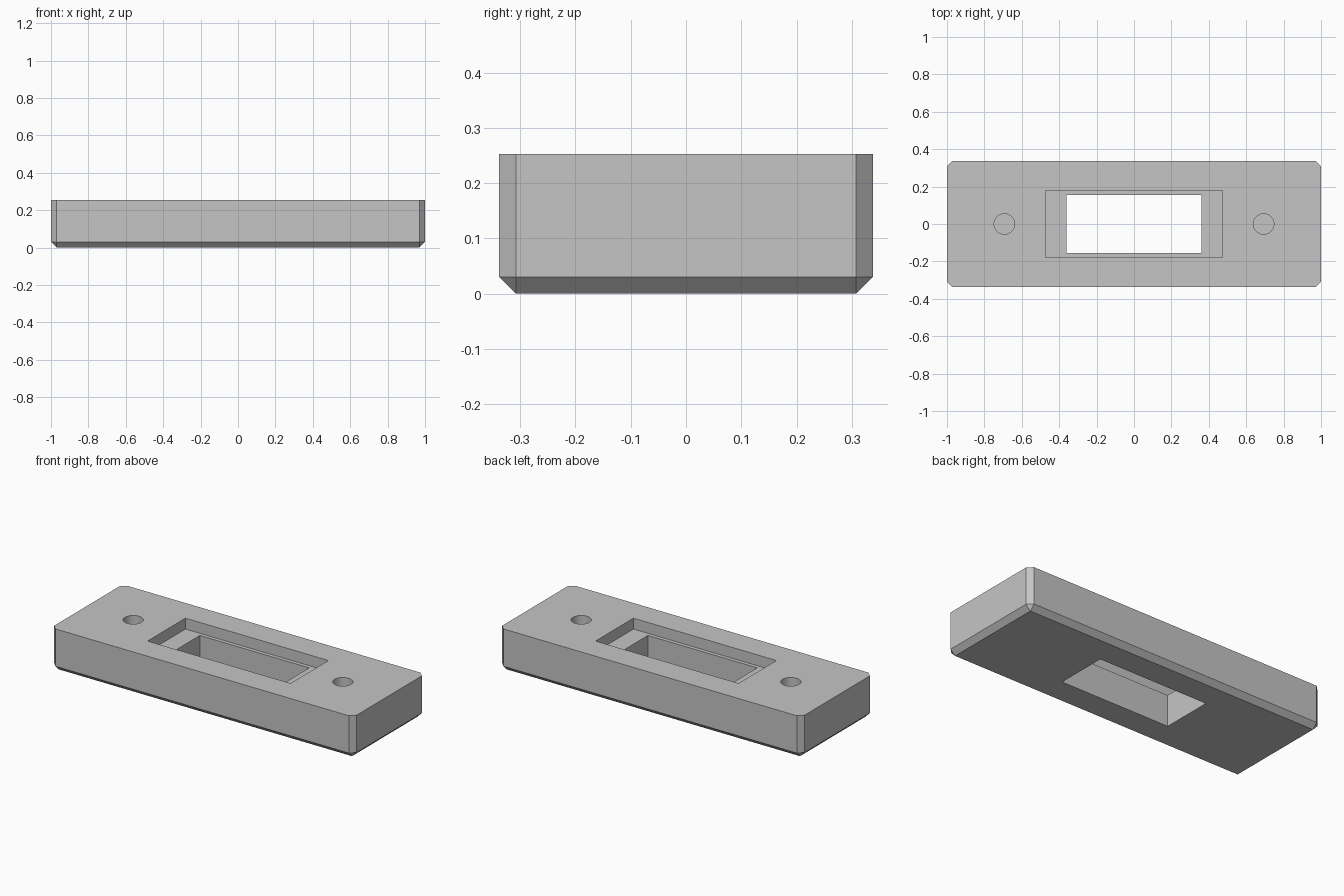
import bpy
import bmesh
from mathutils import Matrix, Vector

cube = bpy.data.objects.get("Cube")
if cube:
    bpy.data.objects.remove(cube, do_unlink=True)

LENGTH, WIDTH, HEIGHT = 2.0, 0.676, 0.253
CHAMFER = 0.03
RECESS_DEPTH = 0.065
HOLE_DEPTH = 0.17
OVERCUT = 0.1

grey = bpy.data.materials.new("light_grey")
grey.use_nodes = True
grey.diffuse_color = (0.56, 0.56, 0.56, 1)
grey.node_tree.nodes["Principled BSDF"].inputs["Base Color"].default_value = grey.diffuse_color


def make_object(name, bm):
    mesh = bpy.data.meshes.new(name)
    bm.to_mesh(mesh)
    bm.free()
    mesh.materials.append(grey)
    obj = bpy.data.objects.new(name, mesh)
    bpy.context.collection.objects.link(obj)
    return obj


def box(size, bottom, top):
    bm = bmesh.new()
    scale = Matrix.Diagonal((size[0], size[1], top - bottom, 1))
    bmesh.ops.create_cube(bm, size=1, matrix=Matrix.Translation((0, 0, (top + bottom) / 2)) @ scale)
    return bm


def cylinder(x, radius, bottom, top):
    bm = bmesh.new()
    bmesh.ops.create_cone(bm, cap_ends=True, segments=32, radius1=radius, radius2=radius,
                          depth=top - bottom,
                          matrix=Matrix.Translation((x, 0, (top + bottom) / 2)))
    return bm


# Plate: every edge except the top rim is chamfered
bm = box((LENGTH, WIDTH), 0, HEIGHT)
edges = [e for e in bm.edges if min(v.co.z for v in e.verts) < HEIGHT / 2]
bmesh.ops.bevel(bm, geom=edges, offset=CHAMFER, segments=1, affect='EDGES')
plate = make_object("mounting_plate", bm)

# Cutters: stepped window and two blind screw holes
top = HEIGHT + OVERCUT
cutters = [
    make_object("recess_cutter", box((0.946, 0.358), HEIGHT - RECESS_DEPTH, top)),
    make_object("window_cutter", box((0.724, 0.312), -OVERCUT, top)),
]
for side, x in (("left", 0.693), ("right", -0.693)):
    cutters.append(make_object(side + "_hole_cutter", cylinder(x, 0.055, HEIGHT - HOLE_DEPTH, top)))

bpy.ops.object.select_all(action='DESELECT')
plate.select_set(True)
bpy.context.view_layer.objects.active = plate
for cutter in cutters:
    cutter.hide_render = True
    cut = plate.modifiers.new(cutter.name, 'BOOLEAN')
    cut.operation = 'DIFFERENCE'
    cut.solver = 'EXACT'
    cut.object = cutter
    bpy.ops.object.modifier_apply(modifier=cut.name)
    bpy.data.objects.remove(cutter, do_unlink=True)

# Round hole walls are smooth, everything else stays crisp
bpy.ops.object.shade_smooth_by_angle(angle=0.4)
